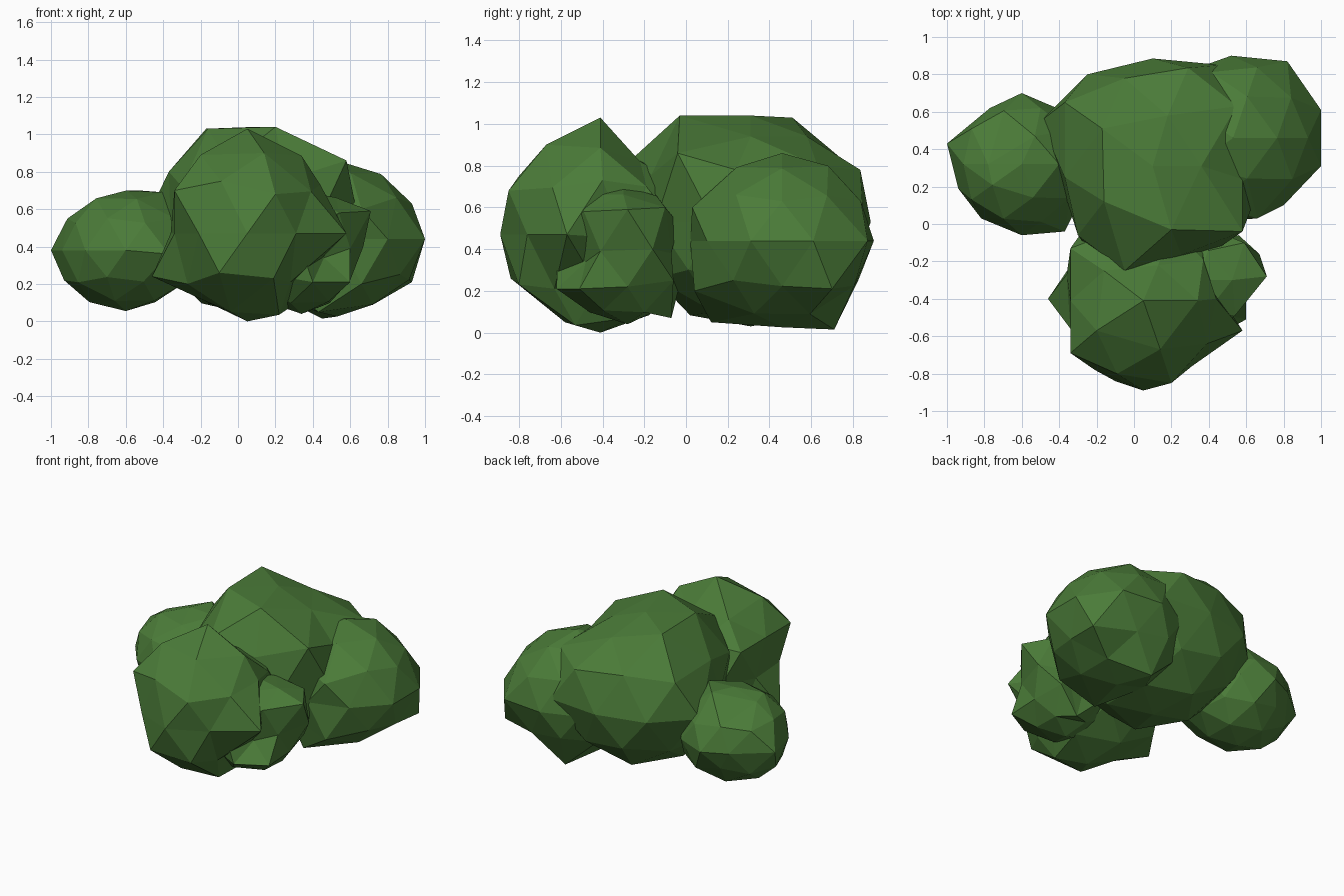
import bpy, bmesh, random
from mathutils import Vector

random.seed(4)
leaf = bpy.data.materials.new("leaf green")
leaf.diffuse_color = (0.07, 0.2, 0.04, 1)


def clump(name, center, scale, tugs=()):
    """Faceted leaf clump: a slightly uneven icosphere, with the free corner nearest each tug point moved onto it."""
    bm = bmesh.new()
    bmesh.ops.create_icosphere(bm, subdivisions=2, radius=1)
    rest = {v: v.co.normalized() for v in bm.verts}
    for v in bm.verts:
        v.co *= random.uniform(0.97, 1.01)
    c, s = Vector(center), Vector(scale)
    for p in tugs:
        local = Vector((p[i] - c[i]) / s[i] for i in range(3))
        d = local.normalized()
        v = max(rest, key=lambda k: rest[k].dot(d))
        v.co = local
        del rest[v]
    for v in bm.verts:
        v.co = Vector(v.co[i] * s[i] + c[i] for i in range(3))
    bmesh.ops.recalc_face_normals(bm, faces=bm.faces)
    mesh = bpy.data.meshes.new(name)
    bm.to_mesh(mesh)
    bm.free()
    mesh.materials.append(leaf)
    bpy.context.collection.objects.link(bpy.data.objects.new(name, mesh))


# left clump
clump("left_clump", (-0.60, 0.32, 0.38), (0.37, 0.36, 0.325), [
    (-1.0, 0.43, 0.38), (-0.94, 0.19, 0.38), (-0.93, 0.32, 0.22),
    (-0.60, 0.70, 0.38), (-0.60, -0.06, 0.38), (-0.60, 0.32, 0.055),
    (-0.53, 0.47, 0.70), (-0.37, -0.04, 0.36), (-0.40, 0.32, 0.69),
    (-0.77, 0.62, 0.38), (-0.78, 0.32, 0.64), (-0.69, 0.60, 0.25)])

# large middle clump with a broad, flat top
clump("middle_clump", (0.10, 0.31, 0.53), (0.57, 0.575, 0.52), [
    (0.10, 0.31, 1.04), (0.20, -0.03, 1.04), (-0.17, 0.51, 1.03),
    (-0.16, 0.12, 1.03), (0.18, 0.58, 0.94), (0.36, 0.31, 0.94),
    (0.58, -0.04, 0.86), (0.58, 0.24, 0.78), (0.55, 0.63, 0.80),
    (0.29, 0.835, 0.78), (-0.05, -0.25, 0.84), (-0.37, 0.65, 0.79),
    (-0.50, 0.55, 0.53), (-0.25, 0.80, 0.53), (0.47, 0.85, 0.53),
    (0.10, 0.885, 0.53), (0.10, 0.31, 0.03), (-0.36, 0.13, 0.53),
    (-0.37, 0.25, 0.80), (-0.30, -0.06, 0.72)])

# right clump
clump("right_clump", (0.53, 0.46, 0.44), (0.46, 0.44, 0.42), [
    (1.0, 0.61, 0.44), (1.0, 0.31, 0.44), (0.53, 0.46, 0.86),
    (0.52, 0.90, 0.44), (0.82, 0.87, 0.44), (0.53, 0.02, 0.44),
    (0.45, 0.71, 0.015), (0.93, 0.46, 0.63), (0.93, 0.70, 0.21),
    (0.80, 0.10, 0.44), (0.66, 0.03, 0.60), (0.66, 0.04, 0.20),
    (0.43, 0.12, 0.05)])

# front clump with a pointed top, pinched on its right flank
clump("front_clump", (0.05, -0.41, 0.49), (0.53, 0.48, 0.49), [
    (0.05, -0.41, 1.03), (0.05, -0.41, 0.0), (0.05, -0.89, 0.47),
    (0.20, -0.85, 0.68), (-0.34, -0.69, 0.70), (-0.34, -0.13, 0.70),
    (0.58, -0.57, 0.47), (-0.10, -0.84, 0.26), (-0.46, -0.40, 0.24),
    (0.34, -0.41, 0.885), (0.14, -0.67, 0.90), (-0.20, -0.57, 0.89),
    (0.39, -0.64, 0.695), (0.22, -0.53, 0.035), (0.28, -0.63, 0.21),
    (-0.21, -0.78, 0.47), (-0.34, -0.56, 0.47), (-0.36, -0.27, 0.47),
    (0.31, -0.76, 0.47), (0.13, -0.22, 0.82), (-0.16, -0.25, 0.84),
    (0.44, -0.40, 0.73), (0.37, -0.19, 0.70), (0.40, -0.29, 0.45),
    (-0.04, -0.58, 0.05), (-0.20, -0.40, 0.12), (-0.27, -0.55, 0.20),
    (0.33, -0.42, 0.22), (-0.34, -0.41, 0.70)])

# small clump tucked beside the front one
clump("small_clump", (0.34, -0.30, 0.38), (0.35, 0.32, 0.33), [
    (0.71, -0.28, 0.59), (0.60, -0.51, 0.21), (0.56, -0.06, 0.25),
    (0.67, -0.16, 0.40), (0.59, -0.10, 0.60), (0.34, -0.28, 0.04),
    (0.54, -0.49, 0.58), (0.60, -0.41, 0.39), (0.60, -0.28, 0.22),
    (0.50, -0.07, 0.38), (0.34, -0.07, 0.38), (0.42, -0.07, 0.07),
    (0.46, -0.48, 0.34), (0.40, -0.62, 0.21)])
